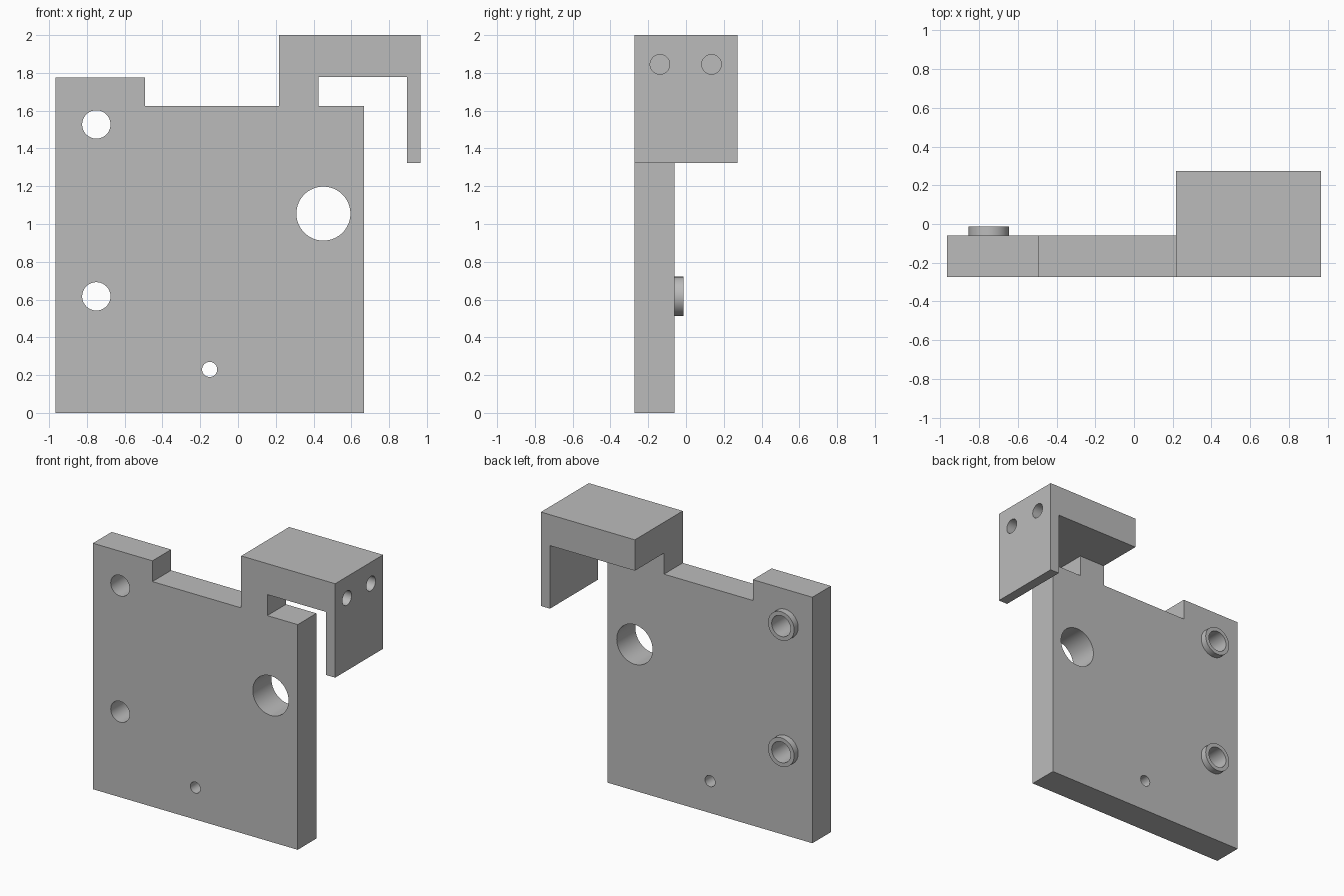
import bpy, bmesh
from math import radians
from mathutils import Matrix, Vector

if "Cube" in bpy.data.objects:
    bpy.data.objects.remove(bpy.data.objects["Cube"])

GREY = bpy.data.materials.new("plain_grey")
GREY.use_nodes = True
COLOUR = (0.5, 0.5, 0.5, 1)
GREY.diffuse_color = COLOUR
GREY.node_tree.nodes["Principled BSDF"].inputs["Base Color"].default_value = COLOUR

FRONT, PLATE_BACK, BACK = -0.273, -0.06, 0.273
RIGHT, LEFT = -0.967, 0.967
NECK_A, NECK_B = 0.217, 0.425


def finish(bm, name):
    bmesh.ops.recalc_face_normals(bm, faces=bm.faces)
    mesh = bpy.data.meshes.new(name)
    bm.to_mesh(mesh)
    bm.free()
    mesh.materials.append(GREY)
    obj = bpy.data.objects.new(name, mesh)
    bpy.context.collection.objects.link(obj)
    return obj


def extrude_profile(name, points, y0, y1):
    bm = bmesh.new()
    face = bm.faces.new([bm.verts.new((x, y0, z)) for x, z in points])
    new = bmesh.ops.extrude_face_region(bm, geom=[face])["geom"]
    verts = [g for g in new if isinstance(g, bmesh.types.BMVert)]
    bmesh.ops.translate(bm, verts=verts, vec=(0, y1 - y0, 0))
    return finish(bm, name)


def cylinder(name, start, end, radius):
    a, b = Vector(start), Vector(end)
    turn = (b - a).to_track_quat("Z", "Y").to_matrix().to_4x4()
    bm = bmesh.new()
    bmesh.ops.create_cone(bm, cap_ends=True, segments=64, radius1=radius,
                          radius2=radius, depth=(b - a).length,
                          matrix=Matrix.Translation((a + b) / 2) @ turn)
    return finish(bm, name)


def combine(target, tool, operation):
    mod = target.modifiers.new(operation.lower(), "BOOLEAN")
    mod.operation, mod.solver, mod.object = operation, "EXACT", tool
    bpy.context.view_layer.objects.active = target
    bpy.ops.object.modifier_apply(modifier=mod.name)
    bpy.data.objects.remove(tool)


# Front slice: notched plate, neck and hook in one outline
body = extrude_profile("mounting_plate", [
    (RIGHT, 0), (0.668, 0), (0.668, 1.625), (NECK_B, 1.625),
    (NECK_B, 1.777), (0.895, 1.777), (0.895, 1.322), (LEFT, 1.322),
    (LEFT, 2), (NECK_A, 2), (NECK_A, 1.625), (-0.492, 1.625),
    (-0.492, 1.775), (RIGHT, 1.775)], FRONT, PLATE_BACK)

# Deep overhanging bracket with its hanging flange
bracket = extrude_profile("bracket", [
    (NECK_A, 1.777), (0.895, 1.777), (0.895, 1.322), (LEFT, 1.322),
    (LEFT, 2), (NECK_A, 2)], FRONT, BACK)
combine(body, bracket, "UNION")

# Raised collars on the back with bores through the plate
for z in (1.527, 0.617):
    collar = cylinder("collar", (-0.75, -0.15, z), (-0.75, -0.013, z), 0.104)
    combine(body, collar, "UNION")

# Through holes in the plate
for x, z, r in ((-0.75, 1.527, 0.075), (-0.75, 0.617, 0.075),
                (0.452, 1.055, 0.143), (-0.15, 0.23, 0.04)):
    combine(body, cylinder("bore", (x, -0.5, z), (x, 0.2, z), r), "DIFFERENCE")

# Blind screw holes in the bracket's end face
for y in (-0.138, 0.135):
    hole = cylinder("screw_hole", (0.65, y, 1.845), (1.1, y, 1.845), 0.052)
    combine(body, hole, "DIFFERENCE")

# Smooth bores with crisp edges
for obj in bpy.context.selected_objects:
    obj.select_set(False)
body.select_set(True)
bpy.context.view_layer.objects.active = body
bpy.ops.object.shade_smooth_by_angle(angle=radians(30))
